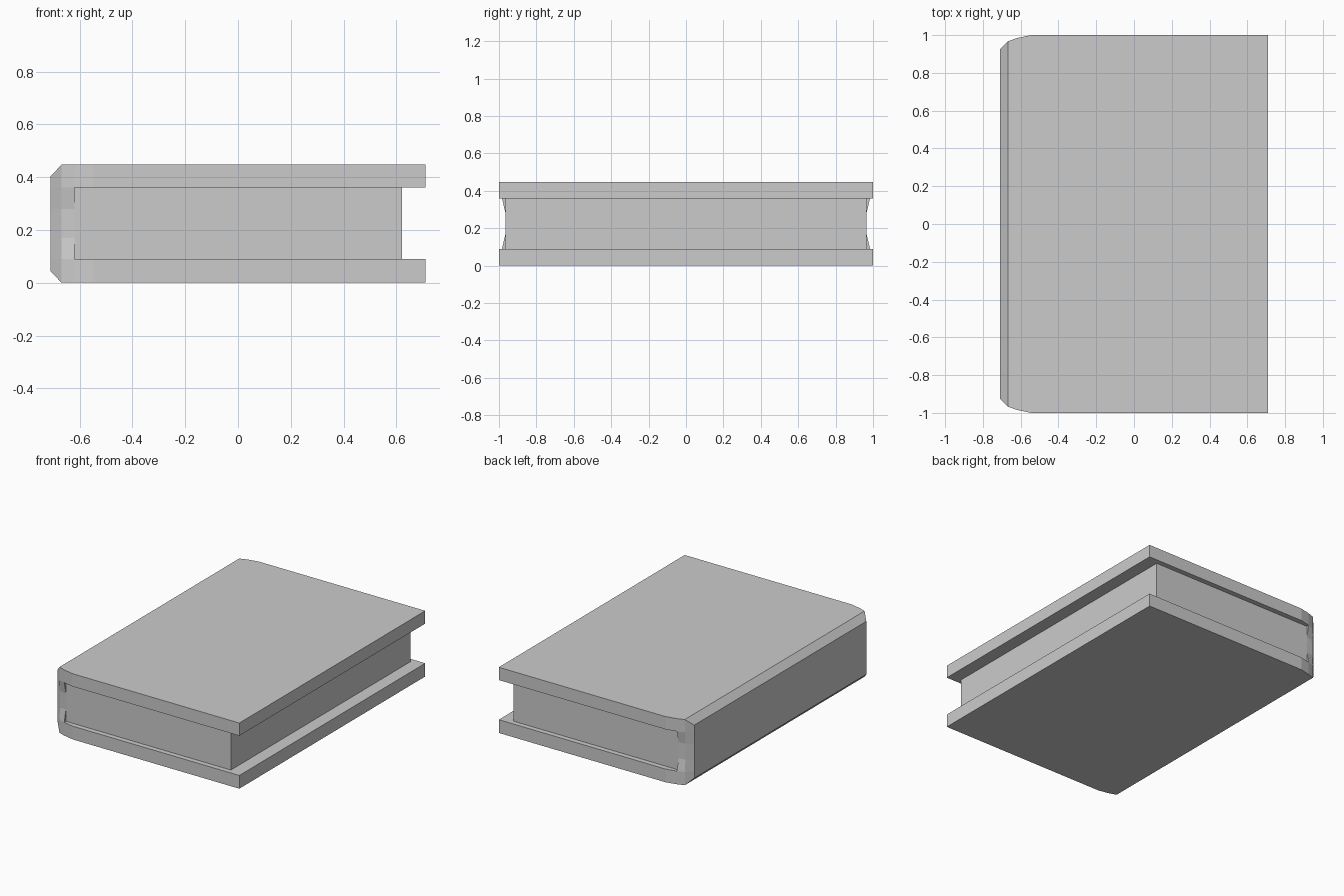
import bpy, bmesh

if "Cube" in bpy.data.objects:
    bpy.data.objects.remove(bpy.data.objects["Cube"])

H = 0.447           # total height
LO, HI = 0.09, 0.36  # inner faces of the two boards


def to_object(name, bm):
    bmesh.ops.remove_doubles(bm, verts=bm.verts, dist=1e-5)
    bmesh.ops.recalc_face_normals(bm, faces=bm.faces)
    me = bpy.data.meshes.new(name)
    bm.to_mesh(me)
    bm.free()
    ob = bpy.data.objects.new(name, me)
    bpy.context.collection.objects.link(ob)
    return ob


def loft(bm, rings):
    """Bridge closed rings of equal length; returns rings as vertices."""
    vr = [[bm.verts.new(p) for p in r] for r in rings]
    for a, b in zip(vr, vr[1:]):
        n = len(a)
        for i in range(n):
            j = (i + 1) % n
            bm.faces.new((a[i], a[j], b[j], b[i]))
    return vr


def spine_ring(x, w, m, inset):
    """Mirrored cross-section, pinched to m between the boards."""
    half = [(w, inset), (w, LO), (m, 0.17), (m, 0.28), (w, HI), (w, H - inset)]
    return [(x, y, z) for y, z in half] + [(x, -y, z) for y, z in reversed(half)]


def board_ring(x, w, z0, z1):
    return [(x, w, z0), (x, w, z1), (x, -w, z1), (x, -w, z0)]


# Cover: chamfered spine running into two boards
bm = bmesh.new()
rings = loft(bm, [spine_ring(-0.71, 0.925, 0.925, 0.043),
                  spine_ring(-0.668, 0.967, 0.96, 0),
                  spine_ring(-0.62, 0.984, 0.965, 0)])
bm.faces.new(rings[0])
bm.faces.new([rings[-1][i] for i in (1, 2, 3, 4, 7, 8, 9, 10)])
for z0, z1 in ((0, LO), (HI, H)):
    ends = loft(bm, [board_ring(-0.62, 0.984, z0, z1),
                     board_ring(-0.545, 1.0, z0, z1),
                     board_ring(0.71, 1.0, z0, z1)])
    bm.faces.new(ends[-1])
to_object("book_cover", bm)

# Page block between the boards
bm = bmesh.new()
block = loft(bm, [board_ring(x, 0.965, LO, HI) for x in (-0.62, 0.622)])
bm.faces.new(block[-1])
bm.faces.new(block[0])
to_object("page_block", bm)
